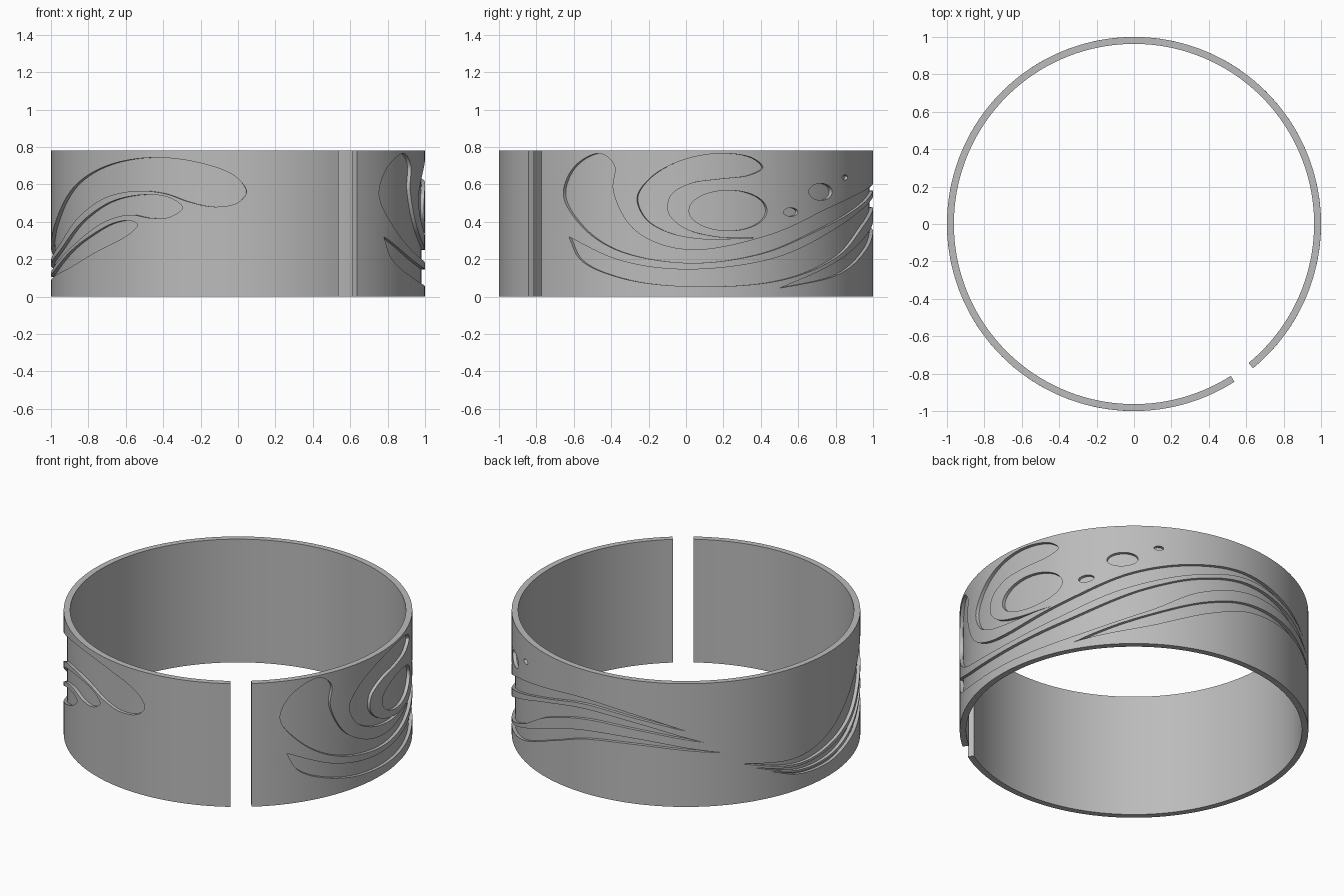
import bpy
import bmesh
from math import radians, cos, sin, pi
from mathutils import Vector

cube = bpy.data.objects.get("Cube")
if cube:
    bpy.data.objects.remove(cube, do_unlink=True)

OUTER, INNER, FLOOR = 1.0, 0.963, 0.98
HEIGHT = 0.78
START, END = radians(-50.5), radians(302.5)
STEPS = 144

metal = bpy.data.materials.new("grey metal")
metal.use_nodes = True
colour = (0.5, 0.5, 0.5, 1)
metal.diffuse_color = colour
metal.node_tree.nodes["Principled BSDF"].inputs["Base Color"].default_value = colour


def smooth_path(points, samples=8):
    """Smooth curve through (degrees, height) points, open at both ends."""
    pts = [Vector((radians(a), z)) for a, z in points]
    gaps = [max((q - p).length, 1e-4) ** 0.5 for p, q in zip(pts, pts[1:])]
    slopes = [(q - p) / g for p, q, g in zip(pts, pts[1:], gaps)]
    tangents = [slopes[0]]
    for i in range(1, len(slopes)):
        a, b = gaps[i - 1], gaps[i]
        tangents.append((slopes[i - 1] * b + slopes[i] * a) / (a + b))
    tangents.append(slopes[-1])
    path = []
    for i, g in enumerate(gaps):
        for k in range(samples):
            t = k / samples
            h = t * t * (3 - 2 * t)
            path.append(pts[i] * (1 - h) + pts[i + 1] * h
                        + tangents[i] * g * t * (1 - t) ** 2
                        - tangents[i + 1] * g * t * t * (1 - t))
    return path


def groove(bm, *paths):
    """Add a flat prism whose outline is made of paths that meet at sharp tips."""
    outline = [p for path in paths for p in smooth_path(path)]
    prism(bm, outline)


def dimple(bm, angle, z, radius):
    """Oval recess, twice as wide around the band as it is tall."""
    turns = [2 * pi * i / 48 for i in range(48)]
    prism(bm, [Vector((radians(angle) + 2 * radius * cos(t), z + radius * sin(t)))
               for t in turns])


def prism(bm, outline):
    face = bm.faces.new([bm.verts.new((p.x, FLOOR, p.y)) for p in outline])
    out = bmesh.ops.extrude_face_region(bm, geom=[face])
    for v in out["geom"]:
        if isinstance(v, bmesh.types.BMVert):
            v.co.y = OUTER + 0.05


def to_object(bm, name):
    bmesh.ops.recalc_face_normals(bm, faces=bm.faces)
    mesh = bpy.data.meshes.new(name)
    bm.to_mesh(mesh)
    bm.free()
    obj = bpy.data.objects.new(name, mesh)
    bpy.context.collection.objects.link(obj)
    return obj


cut = bmesh.new()

# Left side: long groove with a rounded head
groove(cut, [(125.6, .478), (110, .535), (90, .565), (72, .5), (46, .36), (23, .225),
             (0, .18), (-22, .25), (-34.5, .385), (-41, .545), (-37, .69), (-27.4, .765),
             (-22.5, .7), (-23, .57), (-17.4, .38), (-8, .28), (4, .25), (26.7, .33),
             (50, .475), (72, .565), (90, .6), (110, .555), (125.6, .478)])

# Left side: broad groove below it, pointed at both ends
groove(cut, [(-38.8, .32), (-34.6, .2), (-20.6, .1), (0, .055), (30, .085), (55, .22),
             (72, .38), (90, .47), (110, .465), (131, .406)],
       [(131, .406), (110, .505), (90, .535), (72, .475), (55, .375), (27, .2),
        (0, .145), (-20, .19), (-38.8, .32)])

# Left side: lowest groove
groove(cut, [(30, .045), (55, .12), (76, .26), (90, .345), (110, .375), (137, .335)],
       [(137, .335), (110, .41), (90, .4), (76, .336), (55, .195), (30, .045)])

# Left side: hooked swirl around the large oval
groove(cut, [(22.3, .315), (4.3, .31), (-6.4, .35), (-12.7, .42), (-15.2, .53),
             (-11, .635), (-1.8, .725), (10.5, .765), (21, .74), (24.3, .69),
             (20, .65), (10.5, .63), (1.2, .605), (-4.8, .54), (-5.5, .45),
             (-1, .37), (9, .32), (22.3, .315)])

# Ovals trailing away from the swirl
for angle, z, radius in [(13.3, .46, .108), (34.1, .452, .023),
                         (46.2, .56, .045), (58.2, .637, .014)]:
    dimple(cut, angle, z, radius)

# Right side: three nested grooves with rounded heads
groove(cut, [(143, .25), (165, .165), (180, .19), (197, .275), (212, .43), (226, .535),
             (238, .565), (247, .55), (255, .505), (263, .48), (270, .503), (272.6, .56),
             (268.9, .645), (258, .715), (243.5, .743), (226.6, .705), (209, .59),
             (191.5, .385), (180, .27), (165, .206), (143, .25)])
groove(cut, [(148, .21), (165, .125), (180, .125), (191.5, .165), (209, .28),
             (224.4, .4), (234.5, .437), (242, .42), (248.5, .425), (252.7, .475),
             (249, .525), (241.8, .545), (228.7, .515), (215, .415), (197, .24),
             (180, .17), (165, .15), (148, .21)])
groove(cut, [(154, .167), (165, .1), (180, .085), (191.5, .11), (206, .155), (220, .235),
             (234.5, .335), (237.5, .385), (235, .405), (228.7, .395), (215, .305),
             (191.5, .14), (180, .11), (165, .113), (154, .167)])

cutter = to_object(cut, "groove_cutter")
cutter.hide_render = True

# Band, first as a straight strip: x is the angle, y the radius
strip = bmesh.new()
bmesh.ops.create_cube(strip, size=1)
for v in strip.verts:
    v.co = (END if v.co.x > 0 else START,
            OUTER if v.co.y > 0 else INNER,
            HEIGHT if v.co.z > 0 else 0)
band = to_object(strip, "cuff_band")
mod = band.modifiers.new("engrave", "BOOLEAN")
mod.operation = "DIFFERENCE"
mod.solver = "EXACT"
mod.object = cutter
bpy.context.view_layer.update()
engraved = bpy.data.meshes.new_from_object(
    band.evaluated_get(bpy.context.evaluated_depsgraph_get()))
band.modifiers.clear()
bpy.data.objects.remove(cutter, do_unlink=True)

# Slice the strip into segments and roll it into an open ring
bm = bmesh.new()
bm.from_mesh(engraved)
bmesh.ops.triangulate(bm, faces=bm.faces)
for i in range(1, STEPS):
    x = START + (END - START) * i / STEPS
    bmesh.ops.bisect_plane(bm, geom=bm.verts[:] + bm.edges[:] + bm.faces[:],
                           dist=1e-5, plane_co=(x, 0, 0), plane_no=(1, 0, 0))
for v in bm.verts:
    angle, r, z = v.co
    v.co = (r * cos(angle), r * sin(angle), z)
bmesh.ops.remove_doubles(bm, verts=bm.verts, dist=1e-5)
bmesh.ops.recalc_face_normals(bm, faces=bm.faces)
bm.to_mesh(band.data)
bm.free()
bpy.data.meshes.remove(engraved)
band.data.materials.clear()
band.data.materials.append(metal)

bpy.ops.object.select_all(action="DESELECT")
band.select_set(True)
bpy.context.view_layer.objects.active = band
bpy.ops.object.shade_smooth_by_angle(angle=radians(30))
